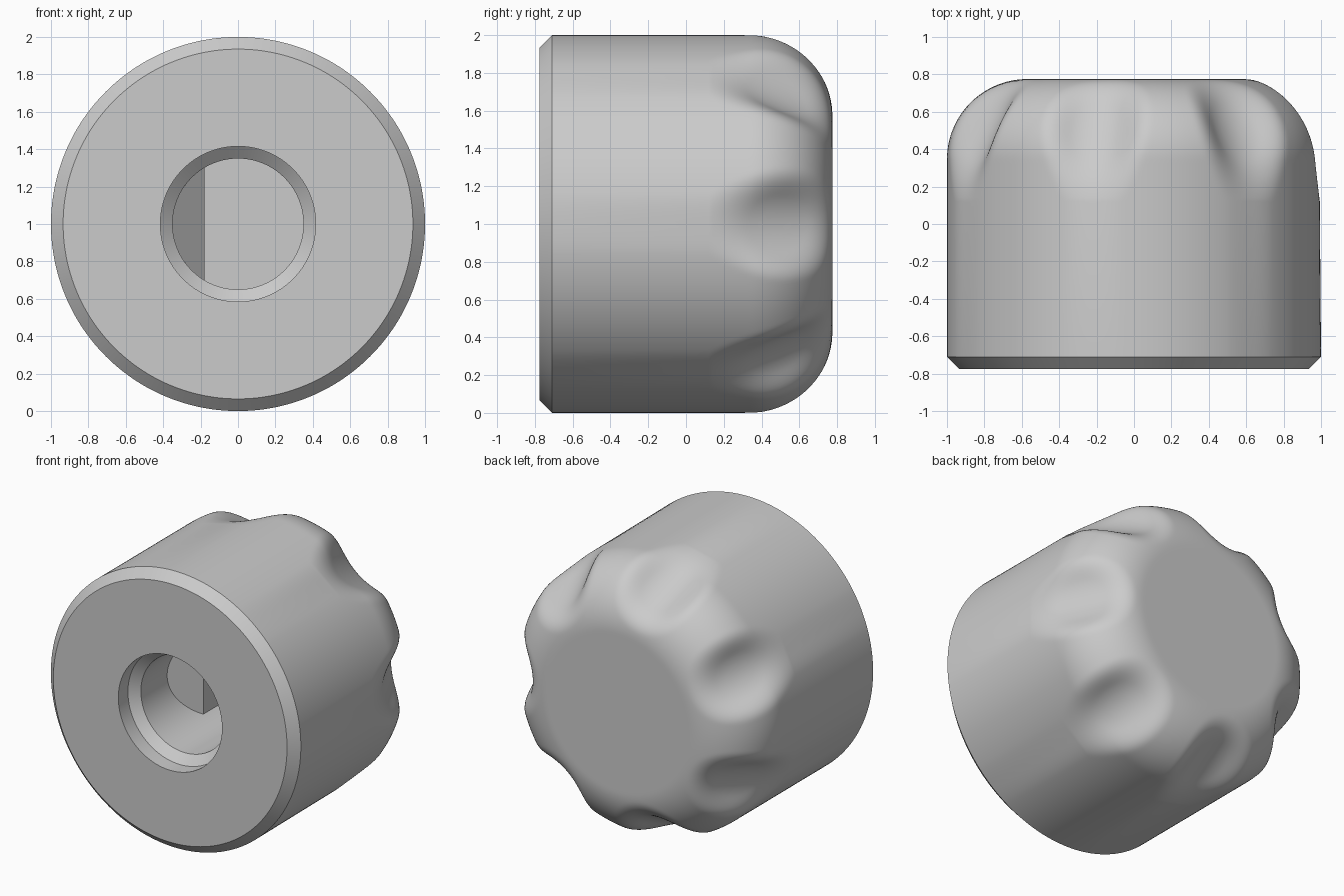
import bpy, bmesh, math
from mathutils import Vector

cube = bpy.data.objects.get("Cube")
if cube:
    bpy.data.objects.remove(cube)

BACK, ROUND = 0.775, 0.43          # half length, back edge radius
BORE, FLOOR = 0.35, 0.37           # shaft hole radius, depth position
FLAT_X = -0.18                     # flat of the D-shaped hole
DIMPLES, SEGMENTS = 7, 350
DIMPLE_R, BLEND = 0.33, 0.07
CORE_R, CORE_Y = 1 - ROUND, BACK - ROUND

grey = bpy.data.materials.new("grey plastic")
grey.use_nodes = True
colour = (0.6, 0.6, 0.6, 1)
grey.diffuse_color = colour
grey.node_tree.nodes["Principled BSDF"].inputs["Base Color"].default_value = colour


def finish(name, bm):
    mesh = bpy.data.meshes.new(name)
    bm.to_mesh(mesh)
    bm.free()
    obj = bpy.data.objects.new(name, mesh)
    bpy.context.collection.objects.link(obj)
    mesh.materials.append(grey)
    bpy.ops.object.select_all(action='DESELECT')
    obj.select_set(True)
    bpy.context.view_layer.objects.active = obj
    bpy.ops.object.shade_smooth_by_angle(angle=math.radians(30))
    return obj


# Scoop axes: tilted cylinders, in (radius, tangent, length) coordinates
tilt = Vector((-0.5, 0, 1)).normalized()
outward = Vector((1, 0, 0.5)).normalized()
scoop_centre = Vector((0.825, 0, 0.53)) + outward * DIMPLE_R


def scoop_distance(p):
    """Distance from p to the nearest scoop cylinder."""
    step = math.tau / DIMPLES
    a = math.atan2(p.z, p.x)
    a -= round(a / step) * step
    r = math.hypot(p.x, p.z)
    d = Vector((r * math.cos(a), r * math.sin(a), p.y)) - scoop_centre
    return (d - tilt * d.dot(tilt)).length - DIMPLE_R


def dent(p):
    """Push a point of the shell inward onto the softly blended scoop."""
    r = math.hypot(p.x, p.z)
    n = Vector((max(r - CORE_R, 0), max(p.y - CORE_Y, 0))).normalized()
    normal = Vector((p.x / r * n.x, n.y, p.z / r * n.x))
    t = 0
    for _ in range(30):
        cut = -scoop_distance(p - normal * t)
        h = max(BLEND - abs(cut + t), 0) / BLEND
        f = max(-t, cut) + h * h * BLEND / 4
        if f < 0.0002:
            break
        t += f
    return p - normal * t


# Knob profile (radius, y): hole floor, counterbore, front, chamfer, wall, round
profile = [(BORE, FLOOR), (BORE, -0.61), (0.415, -0.665), (0.415, -BACK),
           (0.935, -BACK), (1, -0.71)]
profile += [(1, 0.12 + i * (CORE_Y - 0.12) / 10) for i in range(10)]
for i in range(37):
    a = i / 36 * math.pi / 2
    profile.append((CORE_R + ROUND * math.cos(a), CORE_Y + ROUND * math.sin(a)))
profile += [(CORE_R - 0.02 * i, BACK) for i in range(1, 4)]

bm = bmesh.new()
rings = []
for r, y in profile:
    ring = []
    for i in range(SEGMENTS):
        a = math.tau * i / SEGMENTS
        p = Vector((r * math.cos(a), y, r * math.sin(a)))
        if y > 0.1 and r > BORE + 0.01:
            p = dent(p)
        ring.append(bm.verts.new(p + Vector((0, 0, 1))))
    rings.append(ring)
for lower, upper in zip(rings, rings[1:]):
    for i in range(SEGMENTS):
        j = (i + 1) % SEGMENTS
        bm.faces.new((lower[i], upper[i], upper[j], lower[j]))
bm.faces.new(rings[0])
bm.faces.new(rings[-1][::-1])
bmesh.ops.recalc_face_normals(bm, faces=bm.faces)
finish("knob_body", bm)

# Shaft key: ramp rising from the hole wall to the flat, then the flat itself
bm = bmesh.new()
half = math.acos(-FLAT_X / BORE)
arc = []
for i in range(49):
    a = math.pi - half + 2 * half * i / 48
    x = BORE * math.cos(a)
    arc.append(bm.verts.new((x, -0.31 + x + BORE, 1 + BORE * math.sin(a))))
ramp = bm.faces.new(arc)
ends = [bm.verts.new((v.co.x, FLOOR, v.co.z)) for v in (arc[0], arc[-1])]
flat = bm.faces.new((arc[0], ends[0], ends[1], arc[-1]))
bm.normal_update()
for face in (ramp, flat):
    if face.normal.x < 0:
        face.normal_flip()
finish("shaft_flat", bm)
